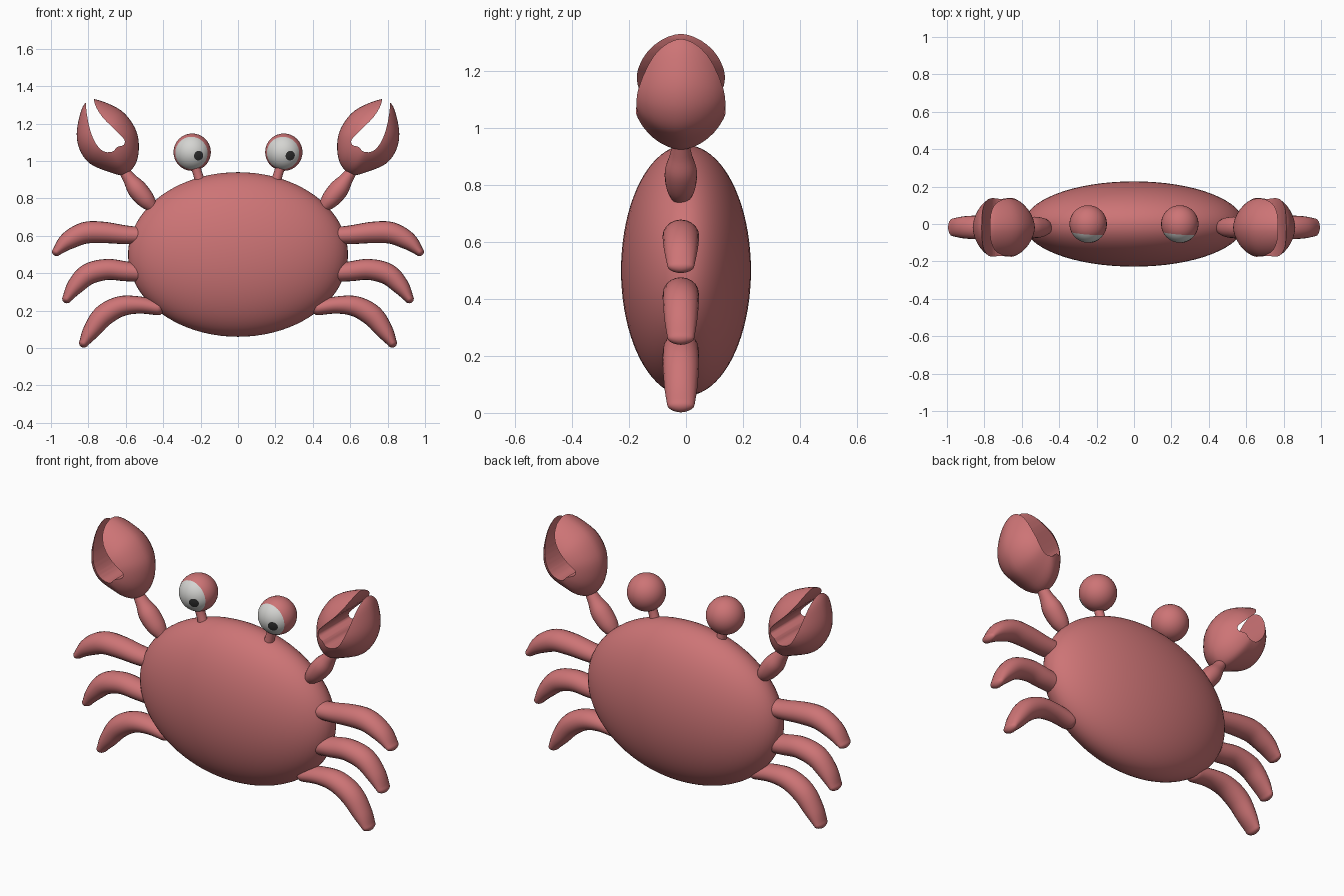
import bpy
import bmesh
from math import sin, cos, pi, radians
from mathutils import Vector, Matrix

if "Cube" in bpy.data.objects:
    bpy.data.objects.remove(bpy.data.objects["Cube"], do_unlink=True)


def material(name, rgb):
    m = bpy.data.materials.new(name)
    m.use_nodes = True
    m.diffuse_color = (*rgb, 1)
    bsdf = next(n for n in m.node_tree.nodes if n.type == 'BSDF_PRINCIPLED')
    bsdf.inputs["Base Color"].default_value = (*rgb, 1)
    bsdf.inputs["Roughness"].default_value = 0.7
    return m


SHELL = material("shell red", (0.61, 0.175, 0.18))
WHITE = material("eye white", (0.66, 0.66, 0.64))
DARK = material("pupil dark", (0.03, 0.03, 0.03))
MID_Y = -0.018


def finish(bm, name, *mats):
    bmesh.ops.recalc_face_normals(bm, faces=bm.faces)
    mesh = bpy.data.meshes.new(name)
    bm.to_mesh(mesh)
    bm.free()
    for m in mats:
        mesh.materials.append(m)
    ob = bpy.data.objects.new(name, mesh)
    bpy.context.collection.objects.link(ob)
    return ob


def smooth(ob, angle=40):
    bpy.ops.object.select_all(action='DESELECT')
    ob.select_set(True)
    bpy.context.view_layer.objects.active = ob
    bpy.ops.object.shade_smooth_by_angle(angle=radians(angle))


def spline(points, closed=False, steps=5):
    """Smooth curve through the points, any number of components."""
    pts = [Vector(p) for p in points]
    n = len(pts)
    out = []
    for i in range(n if closed else n - 1):
        a, b, c, d = (pts[k % n] if closed else pts[max(0, min(n - 1, k))]
                      for k in range(i - 1, i + 3))
        for s in range(steps):
            t = s / steps
            out.append(b + (c - a) * (t / 2)
                       + (2 * a - 5 * b + 4 * c - d) * (t * t / 2)
                       + (3 * b - a - 3 * c + d) * (t ** 3 / 2))
    return out if closed else out + [pts[-1]]


def bridge(bm, rings):
    for a, b in zip(rings, rings[1:]):
        n = len(a)
        for i in range(n):
            bm.faces.new((a[i], a[(i + 1) % n], b[(i + 1) % n], b[i]))


def limb(name, side, points, depth, sides=20):
    """Tapered tube along (x, z, radius) points, with round ends."""
    path = spline(points)
    stations = []
    for i, p in enumerate(path):
        q, r = path[max(0, i - 1)], path[min(len(path) - 1, i + 1)]
        d = Vector((r.x - q.x, r.y - q.y)).normalized()
        stations.append((Vector((p.x, p.y)), d, p.z, 1.0))
    caps = [k * pi / 12 for k in range(1, 6)] + [pi * 0.49]
    for end, sign in ((stations[0], -1), (stations[-1], 1)):
        c, d, r, _ = end
        extra = [(c + d * (sign * r * sin(a)), d, r * cos(a), cos(a)) for a in caps]
        stations = stations + extra if sign > 0 else extra[::-1] + stations
    bm = bmesh.new()
    rings = []
    for c, d, r, round_off in stations:
        ring = []
        for k in range(sides):
            a = 2 * pi * k / sides
            x = c.x - d.y * r * cos(a)
            z = c.y + d.x * r * cos(a)
            y = MID_Y + depth(r, round_off) * sin(a)
            ring.append(bm.verts.new((side * x, y, z)))
        rings.append(ring)
    bridge(bm, rings)
    bm.faces.new(rings[0])
    bm.faces.new(rings[-1])
    smooth(finish(bm, name, SHELL), 60)


def ball(name, centre, radius, axis, rule=None, mats=(SHELL,), keep=None):
    """Sphere with its pole along axis, coloured or trimmed by angle to it."""
    axis = Vector(axis).normalized()
    bm = bmesh.new()
    bmesh.ops.create_uvsphere(bm, u_segments=32, v_segments=36, radius=radius)
    if keep is not None:
        bmesh.ops.delete(bm, context='VERTS', geom=[
            v for v in bm.verts if v.co.z < radius * cos(radians(keep + 1))])
    for f in bm.faces:
        if rule and f.calc_center_median().z > radius * cos(radians(rule)):
            f.material_index = 1
    turn = axis.to_track_quat('Z', 'Y').to_matrix().to_4x4()
    bm.transform(Matrix.Translation(centre) @ turn)
    smooth(finish(bm, name, *mats))


# Body shell
bm = bmesh.new()
bmesh.ops.create_uvsphere(bm, u_segments=64, v_segments=40, radius=1)
bm.transform(Matrix.Translation((0, 0, 0.5)) @ Matrix.Diagonal((0.588, 0.228, 0.44, 1)))
smooth(finish(bm, "body", SHELL))

# Limb paths: x, z, radius
LEGS = {
    "upper": [(0.5, 0.6, 0.045), (0.6, 0.605, 0.05), (0.72, 0.618, 0.057),
              (0.82, 0.615, 0.058), (0.91, 0.572, 0.048), (0.97, 0.515, 0.024)],
    "middle": [(0.5, 0.4, 0.048), (0.6, 0.41, 0.053), (0.7, 0.42, 0.056),
               (0.8, 0.395, 0.057), (0.87, 0.33, 0.046), (0.915, 0.264, 0.025)],
    "lower": [(0.43, 0.215, 0.04), (0.53, 0.23, 0.046), (0.63, 0.222, 0.055),
              (0.72, 0.172, 0.058), (0.785, 0.09, 0.046), (0.824, 0.028, 0.026)],
}
ARM = [(0.45, 0.745, 0.025), (0.49, 0.79, 0.047), (0.54, 0.85, 0.052),
       (0.58, 0.905, 0.036), (0.615, 0.955, 0.026)]

# Claw outline and the gap between its pincers: x, z
CLAW = [(0.61, 0.925), (0.55, 0.98), (0.53, 1.07), (0.548, 1.17), (0.625, 1.27),
        (0.765, 1.33), (0.822, 1.303), (0.852, 1.22), (0.862, 1.13),
        (0.842, 1.05), (0.79, 0.985), (0.7, 0.945)]
GAP = [(0.775, 1.4), (0.767, 1.31), (0.725, 1.235), (0.655, 1.165), (0.608, 1.115),
       (0.612, 1.085), (0.645, 1.075), (0.67, 1.05), (0.715, 1.05), (0.755, 1.085),
       (0.786, 1.15), (0.805, 1.23), (0.814, 1.31), (0.816, 1.4)]


def claw(name, side):
    # Domed pincer block
    bm = bmesh.new()
    centre = Vector((0.71, 1.125))
    outline = spline(CLAW, closed=True)
    rings = []
    count = 20
    for k in range(1, count):
        a = pi * k / count - pi / 2
        y = MID_Y + 0.172 * (1 if a > 0 else -1) * abs(sin(a)) ** 1.15
        pts = [centre + (p - centre) * cos(a) for p in outline]
        rings.append([bm.verts.new((side * p.x, y, p.y)) for p in pts])
    bridge(bm, rings)
    for ring, sign in ((rings[0], -1), (rings[-1], 1)):
        pole = bm.verts.new((side * centre.x, MID_Y + sign * 0.172, centre.y))
        for i, v in enumerate(ring):
            bm.faces.new((v, ring[(i + 1) % len(ring)], pole))
    ob = finish(bm, name, SHELL)
    # Gap cut straight through from front to back
    bm = bmesh.new()
    edge = spline(GAP, steps=3)
    loops = [[bm.verts.new((side * p.x, y, p.y)) for p in edge] for y in (-0.4, 0.4)]
    bridge(bm, loops)
    bm.faces.new(loops[0])
    bm.faces.new(loops[1])
    cutter = finish(bm, "gap_cutter", SHELL)
    cutter.hide_render = True
    mod = ob.modifiers.new("gap", 'BOOLEAN')
    mod.operation, mod.solver, mod.object = 'DIFFERENCE', 'EXACT', cutter
    bpy.context.view_layer.objects.active = ob
    bpy.ops.object.modifier_apply(modifier="gap")
    bpy.data.objects.remove(cutter, do_unlink=True)
    smooth(ob, 35)


for side, label in ((1, "left"), (-1, "right")):
    for place, path in LEGS.items():
        limb(f"{label}_{place}_leg", side, path, lambda r, e: (0.035 + 0.5 * r) * e)
    limb(f"{label}_arm", side, ARM, lambda r, e: 1.08 * r)
    claw(f"{label}_claw", side)

    # Eye on a short stalk, both looking the same way
    limb(f"{label}_eye_stalk", side,
         [(0.2, 0.88, 0.028), (0.218, 0.94, 0.025), (0.237, 1.0, 0.03)], lambda r, e: r)
    eye = Vector((side * 0.245, 0, 1.047))
    ball(f"{label}_eye", eye, 0.1, (-0.08, -1, -0.08), 60, (SHELL, WHITE))
    ball(f"{label}_pupil", eye, 0.1015, (0.035, -0.092, -0.019), None, (DARK,), 15)
